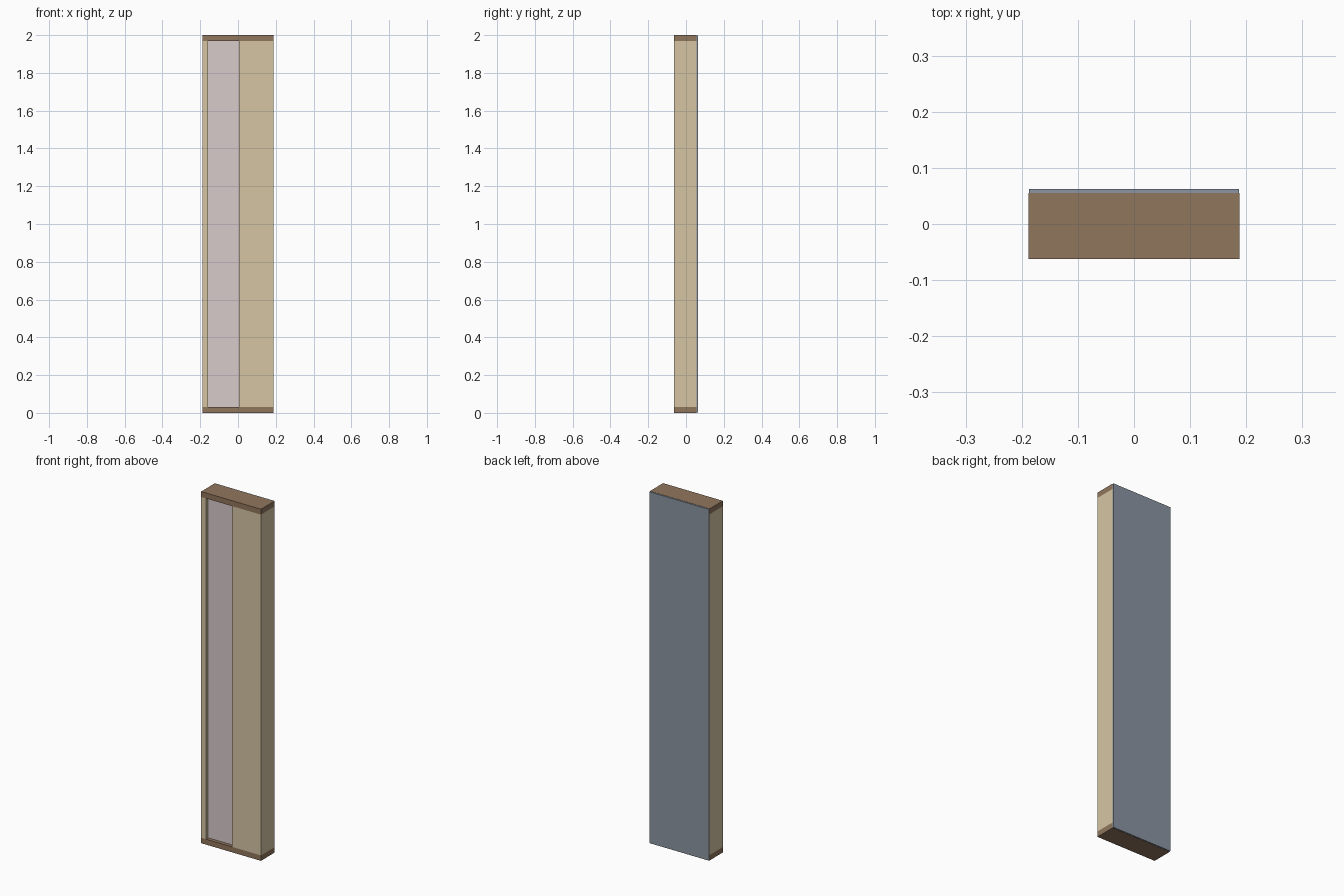
import bpy

if "Cube" in bpy.data.objects:
    bpy.data.objects.remove(bpy.data.objects["Cube"])


def material(name, color):
    m = bpy.data.materials.new(name)
    m.diffuse_color = (*color, 1)
    m.use_nodes = True
    m.node_tree.nodes["Principled BSDF"].inputs["Base Color"].default_value = m.diffuse_color
    return m


def box(name, x, y, z, mat):
    bpy.ops.mesh.primitive_cube_add(
        size=1, location=[(a + b) / 2 for a, b in (x, y, z)])
    o = bpy.context.object
    o.name = name
    o.scale = [b - a for a, b in (x, y, z)]
    bpy.ops.object.transform_apply(location=False, rotation=False, scale=True)
    o.data.materials.append(mat)
    return o


timber = material("timber", (0.67, 0.56, 0.37))
plate = material("plate_timber", (0.28, 0.18, 0.11))
fill = material("infill", (0.69, 0.60, 0.60))
sheet = material("sheathing", (0.26, 0.30, 0.36))

W, H, T = 0.188, 2.0, 0.031        # half width, height, plate thickness
FRONT, BACK = -0.0625, 0.0555      # frame depth
depth, inner = (FRONT, BACK), (T, H - T)

# Bottom and top plates
box("bottom_plate", (-W, W), depth, (0, T), plate)
box("top_plate", (-W, W), depth, (H - T, H), plate)

# Narrow left stud and wide right post
box("left_stud", (-W, -0.159), depth, inner, timber)
box("right_post", (0.005, W), depth, inner, timber)

# Infill set back between the uprights
box("infill_panel", (-0.159, 0.005), (FRONT + 0.02, BACK), inner, fill)

# Thin sheet over the whole back
box("back_sheet", (-W + 0.001, W - 0.001), (BACK, 0.0625),
    (0.001, H - 0.001), sheet)
